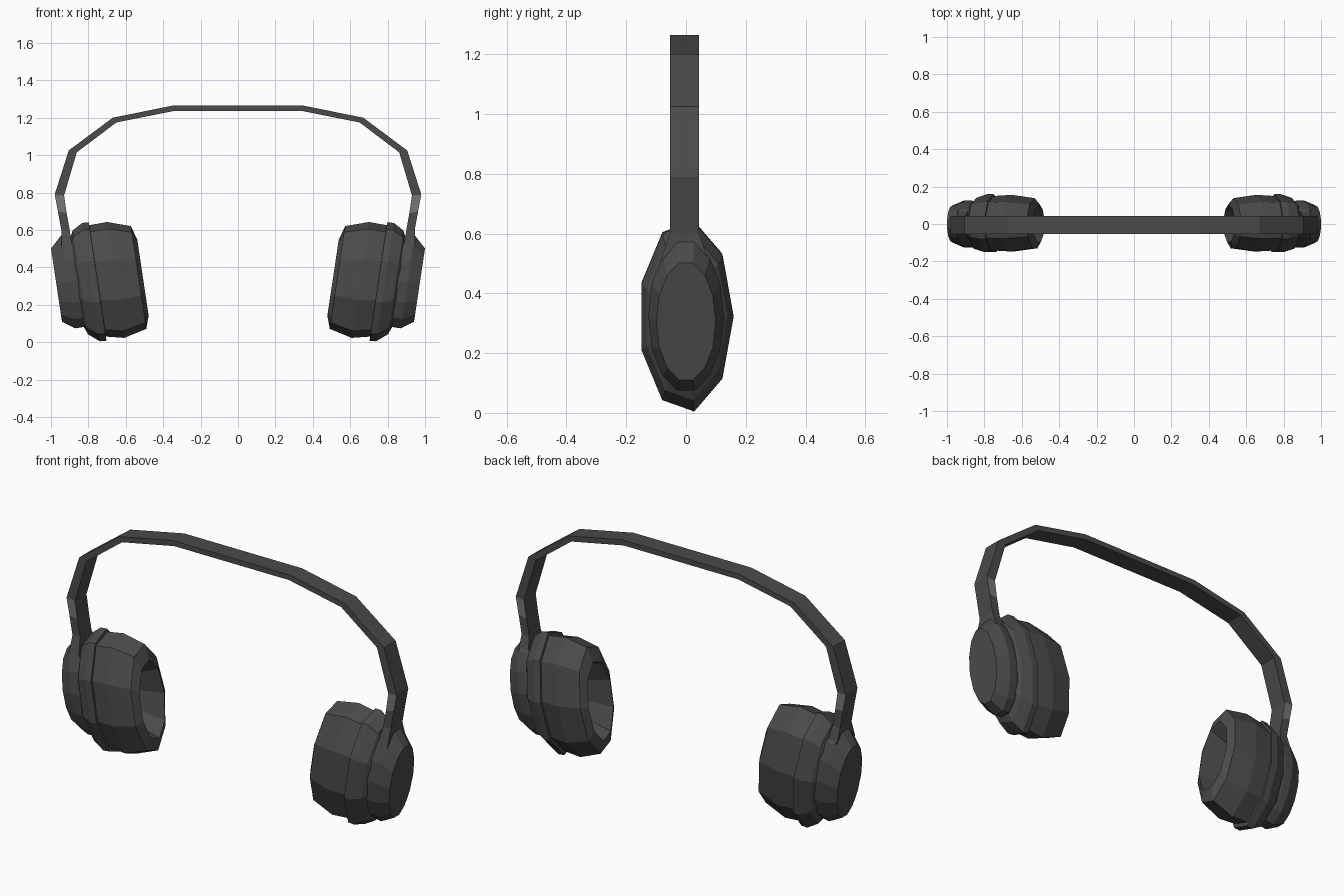
import bpy, bmesh, math
from mathutils import Vector

cube = bpy.data.objects.get("Cube")
if cube:
    bpy.data.objects.remove(cube)


def material(name, value):
    m = bpy.data.materials.new(name)
    m.use_nodes = True
    colour = (value, value, value, 1)
    m.diffuse_color = colour
    m.node_tree.nodes["Principled BSDF"].inputs["Base Color"].default_value = colour
    return m


charcoal = material("charcoal", 0.07)
slider_grey = material("slider_grey", 0.18)


def loft(name, rings):
    """Skin a row of equal rings into a closed, flat-shaded solid."""
    bm = bmesh.new()
    rows = [[bm.verts.new(p) for p in ring] for ring in rings]
    for a, b in zip(rows, rows[1:]):
        for i in range(len(a)):
            j = (i + 1) % len(a)
            bm.faces.new((a[i], a[j], b[j], b[i]))
    bm.faces.new(rows[0])
    bm.faces.new(rows[-1])
    bmesh.ops.recalc_face_normals(bm, faces=bm.faces)
    mesh = bpy.data.meshes.new(name)
    bm.to_mesh(mesh)
    bm.free()
    ob = bpy.data.objects.new(name, mesh)
    bpy.context.collection.objects.link(ob)
    mesh.materials.append(charcoal)
    return ob


TILT = math.radians(8.5)
CENTRE = Vector((0.74, 0, 0.32))
OUT = Vector((math.cos(TILT), 0, -math.sin(TILT)))
UP = Vector((math.sin(TILT), 0, math.cos(TILT)))
SQUASH = 0.49


def cup_part(name, side, sides, offset, profile):
    """Oval turned part: profile rows are distance outward, radius, height shift."""
    rings = []
    for u, r, shift in profile:
        ring = []
        for i in range(sides):
            a = math.tau * (i + offset) / sides
            p = CENTRE + OUT * u + UP * (shift + r * math.sin(a))
            ring.append((p.x * side, r * SQUASH * math.cos(a), p.z))
        rings.append(ring)
    return loft(name, rings)


for side, label in ((1, "left"), (-1, "right")):
    # Padded cushion with a hollow towards the ear
    cup_part(label + "_cushion", side, 9, 0, [
        (-0.09, 0.15, 0), (-0.233, 0.208, -0.01), (-0.21, 0.282, -0.005),
        (-0.087, 0.318, 0), (0.015, 0.305, 0.01), (0.04, 0.29, 0.01)])
    # Collar between cushion and shell
    cup_part(label + "_collar", side, 9, 0, [
        (0.008, 0.29, 0.008), (0.01, 0.325, 0.006), (0.045, 0.325, 0.008),
        (0.102, 0.285, 0.015), (0.125, 0.23, 0.018)])
    # Outer shell
    cup_part(label + "_shell", side, 14, 0, [
        (0.09, 0.24, 0.02), (0.125, 0.255, 0.025),
        (0.165, 0.258, 0.028), (0.23, 0.203, 0.02)])

# Headband: outer x, outer z, inner x, inner z, half width
half = [
    (0.945, 0.51, 0.885, 0.51, 0.08), (0.945, 0.60, 0.90, 0.60, 0.049),
    (0.963, 0.70, 0.916, 0.69, 0.049), (0.98, 0.79, 0.93, 0.785, 0.049),
    (0.905, 1.025, 0.862, 1.015, 0.049), (0.67, 1.20, 0.65, 1.175, 0.049),
    (0.35, 1.265, 0.34, 1.237, 0.049)]
path = half + [(-xo, zo, -xi, zi, w) for xo, zo, xi, zi, w in reversed(half)]
band = loft("headband", [
    [(xo, -w - 0.005, zo), (xo, w - 0.005, zo), (xi, w - 0.005, zi), (xi, -w - 0.005, zi)]
    for xo, zo, xi, zi, w in path])

# Lighter slider joints on the front and back of each arm
band.data.materials.append(slider_grey)
for face in band.data.polygons:
    if abs(face.normal.y) > 0.9 and 0.69 < face.center.z < 0.79:
        face.material_index = 1
